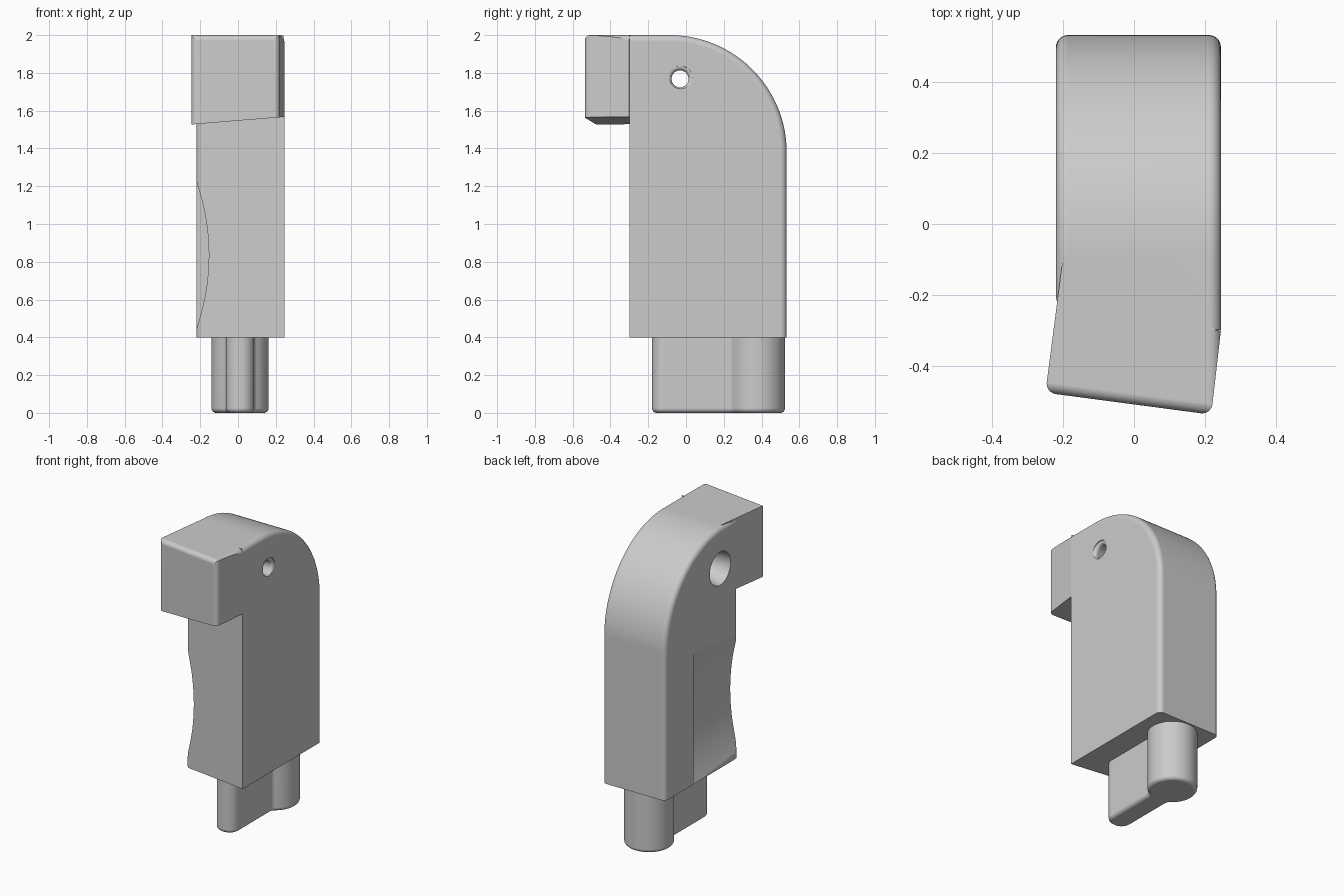
import bpy, bmesh
from math import cos, sin, radians, degrees, atan2, sqrt
from mathutils import Vector

if "Cube" in bpy.data.objects:
    bpy.data.objects.remove(bpy.data.objects["Cube"], do_unlink=True)

grey = bpy.data.materials.new("light grey plastic")
grey.use_nodes = True
colour = (0.6, 0.6, 0.6, 1)
grey.diffuse_color = colour
grey.node_tree.nodes["Principled BSDF"].inputs["Base Color"].default_value = colour


def arc(cx, cy, r, a0, a1, n):
    """Points on an arc, angles in degrees."""
    angles = [radians(a0 + (a1 - a0) * i / n) for i in range(n + 1)]
    return [(cx + r * cos(a), cy + r * sin(a)) for a in angles]


def prism(points, direction):
    """Closed solid from a 3D outline pushed along a direction."""
    bm = bmesh.new()
    face = bm.faces.new([bm.verts.new(p) for p in points])
    out = bmesh.ops.extrude_face_region(bm, geom=[face], use_keep_orig=True)
    verts = [v for v in out["geom"] if isinstance(v, bmesh.types.BMVert)]
    bmesh.ops.translate(bm, verts=verts, vec=direction)
    bmesh.ops.recalc_face_normals(bm, faces=bm.faces)
    return bm


def round_edges(bm, rule, radius):
    """Round every edge whose two end points satisfy the rule."""
    edges = [e for e in bm.edges if rule(e.verts[0].co, e.verts[1].co)]
    bmesh.ops.bevel(bm, geom=edges, offset=radius, segments=8, profile=0.5,
                    affect="EDGES", clamp_overlap=True)


def make_object(name, bm):
    bmesh.ops.recalc_face_normals(bm, faces=bm.faces)
    mesh = bpy.data.meshes.new(name)
    bm.to_mesh(mesh)
    bm.free()
    mesh.materials.append(grey)
    obj = bpy.data.objects.new(name, mesh)
    bpy.context.collection.objects.link(obj)
    return obj


def activate(obj):
    bpy.ops.object.select_all(action="DESELECT")
    obj.select_set(True)
    bpy.context.view_layer.objects.active = obj


def combine(target, tool, operation):
    """Apply a boolean and discard the tool object."""
    tool.hide_render = True
    mod = target.modifiers.new("combine", "BOOLEAN")
    mod.operation, mod.object, mod.solver = operation, tool, "EXACT"
    activate(target)
    bpy.ops.object.modifier_apply(modifier=mod.name)
    bpy.data.objects.remove(tool, do_unlink=True)


def finish(obj):
    activate(obj)
    bpy.ops.object.shade_smooth_by_angle(angle=radians(17))
    obj.modifiers.new("even shading", "WEIGHTED_NORMAL").keep_sharp = True


# Body: side profile with a large curved back and a slanted front face
LEFT, RIGHT, FRONT, BACK, BASE, TOP = -0.22, 0.245, -0.30, 0.533, 0.40, 2.0
R, RIM = 0.62, 0.033
profile = [(FRONT, BASE), (BACK, BASE)]
profile += arc(BACK - R, TOP - R, R, 0, 90, 36) + [(FRONT, TOP)]
bm = prism([(LEFT, y, z) for y, z in profile], (RIGHT - LEFT, 0, 0))
for v in bm.verts:
    if v.co.x < 0 and v.co.y < FRONT + 1e-3:
        v.co.y = -0.237


def on_rim(a, b):
    same_side = abs(a.x - b.x) < 1e-4
    front_right = max(a.y, b.y) < FRONT + 1e-3
    on_base = max(a.z, b.z) < BASE + 1e-3
    return same_side and not front_right and not on_base


round_edges(bm, on_rim, RIM)
body = make_object("body", bm)

# Head: twisted block with a sloping underside
plan = [(-0.25, -0.476), (0.218, -0.538), (RIGHT, -0.302),
        (0.2, -0.285), (0, -0.09), (-0.2, -0.09)]
bm = prism([(x, y, 1.547 + 0.082 * x) for x, y in plan], (0, 0, 0.5))
for v in bm.verts:
    if v.co.z > 1.8:
        v.co.z = TOP


def head_edge(a, b):
    front = max(a.y, b.y) < -0.4
    upright = abs(a.z - b.z) > 0.2
    high = min(a.z, b.z) > 1.9
    return front and (upright or high)


round_edges(bm, head_edge, 0.03)
combine(body, make_object("head", bm), "UNION")

# The rounded rim of the body runs on along the top of the head
section = arc(RIGHT - RIM, TOP - RIM, RIM, 0, 90, 8)
section += [(RIGHT - RIM, TOP + 0.1), (RIGHT + 0.1, TOP + 0.1), (RIGHT + 0.1, TOP - RIM)]
bm = prism([(x, -0.7, z) for x, z in section], (0, 0.7 + FRONT, 0))
combine(body, make_object("rim_cutter", bm), "DIFFERENCE")

# Shallow thumb scoop in the side, a little deeper at its inner end
scoop_r = 1.17
circle = arc(-0.174 - scoop_r, 0.835, scoop_r, -180, 180, 180)[:-1]
bm = prism([(x, -0.7, z) for x, z in circle], (0.04, 0.935, 0))
combine(body, make_object("scoop_cutter", bm), "DIFFERENCE")

# Tapered hole with a flared rim on one side
start, end = Vector((LEFT, -0.045, 1.732)), Vector((RIGHT, -0.031, 1.77))
axis = (end - start).normalized()
length = (end - start).length
flare, throat = 0.022, 0.045
sections = [(-0.1, 0.124)]
sections += [(length - flare + flare * sin(radians(a)),
              throat + flare * (1 - cos(radians(a)))) for a in range(0, 91, 10)]
sections.append((length + 0.1, throat + flare))
turn = axis.to_track_quat("Z", "Y")
bm = bmesh.new()
rings = []
for t, r in sections:
    rings.append([bm.verts.new(start + turn @ Vector((x, y, t)))
                  for x, y in arc(0, 0, r, 0, 360, 48)[:-1]])
for low, high in zip(rings, rings[1:]):
    for i in range(48):
        j = (i + 1) % 48
        bm.faces.new((low[i], low[j], high[j], high[i]))
bm.faces.new(rings[0])
bm.faces.new(rings[-1])
combine(body, make_object("hole_cutter", bm), "DIFFERENCE")
finish(body)

# Peg: round post blended into a flat round-nosed key, rounded underneath
peg_x, post_y, post_r = 0.011, 0.373, 0.151
key_w, key_front, corner, blend = 0.075, -0.18, 0.07, 0.03
dx = key_w + blend
dy = sqrt((post_r + blend) ** 2 - dx ** 2)
a = degrees(atan2(-dy, dx))
half = arc(key_w - corner, key_front + corner, corner, -90, 0, 10)
half += arc(dx, post_y - dy, blend, 180, 180 + a, 6)
half += arc(0, post_y, post_r, a, 90, 24)[1:]
outline = half + [(-x, y) for x, y in reversed(half[:-1])]
bm = prism([(peg_x + x, y, 0) for x, y in outline], (0, 0, BASE + 0.02))
round_edges(bm, lambda p, q: max(p.z, q.z) < 1e-4, 0.025)
finish(make_object("peg", bm))
